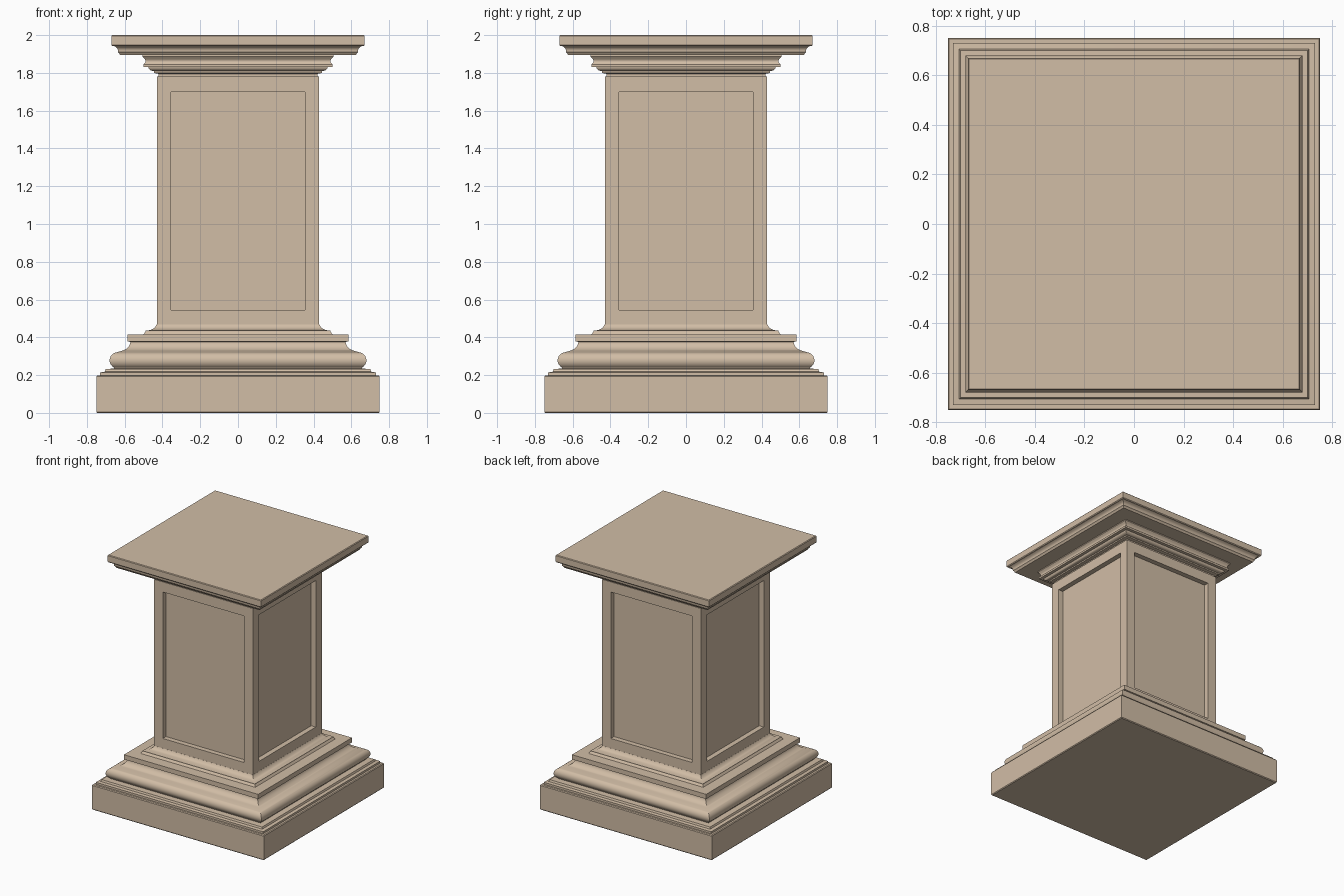
import bpy, bmesh, math
from mathutils import Vector

if "Cube" in bpy.data.objects:
    bpy.data.objects.remove(bpy.data.objects["Cube"])

stone = bpy.data.materials.new("warm_stone")
stone.diffuse_color = (0.64, 0.51, 0.38, 1)
stone.use_nodes = True
stone.node_tree.nodes["Principled BSDF"].inputs["Base Color"].default_value = stone.diffuse_color


def finish(bm, name):
    bmesh.ops.recalc_face_normals(bm, faces=bm.faces)
    me = bpy.data.meshes.new(name)
    bm.to_mesh(me)
    bm.free()
    ob = bpy.data.objects.new(name, me)
    bpy.context.collection.objects.link(ob)
    me.materials.append(stone)
    bpy.ops.object.select_all(action='DESELECT')
    ob.select_set(True)
    bpy.context.view_layer.objects.active = ob
    bpy.ops.object.shade_smooth_by_angle(angle=math.radians(30))
    return ob


def square_sweep(bm, profile):
    """Sweep a (half width, height) profile around a square and cap both ends."""
    rings = [[bm.verts.new((sx * r, sy * r, z))
              for sx, sy in ((-1, -1), (1, -1), (1, 1), (-1, 1))] for r, z in profile]
    sides = []
    for a, b in zip(rings, rings[1:]):
        for i in range(4):
            j = (i + 1) % 4
            sides.append(bm.faces.new((a[i], a[j], b[j], b[i])))
    bm.faces.new(rings[0][::-1])
    bm.faces.new(rings[-1])
    return sides


def arc(cx, cz, rx, rz, a0, a1, n):
    """Elliptical moulding curve, angles in degrees."""
    pts = []
    for i in range(n + 1):
        a = math.radians(a0 + (a1 - a0) * i / n)
        pts.append((cx + rx * math.cos(a), cz + rz * math.sin(a)))
    return pts


def moulding(name, profile):
    bm = bmesh.new()
    square_sweep(bm, profile)
    return finish(bm, name)


# Plinth block
moulding("plinth", [(0.745, 0), (0.75, 0.006), (0.75, 0.192), (0.745, 0.198)])

# Stepped base with bulging torus, scotia and top fillet
moulding("base_moulding",
         [(0.73, 0.198), (0.73, 0.214), (0.705, 0.218), (0.70, 0.232), (0.655, 0.235)]
         + arc(0.635, 0.278, 0.045, 0.043, -60, 70, 10)
         + arc(0.645, 0.376, 0.075, 0.052, 250, 180, 8)
         + [(0.585, 0.378), (0.585, 0.415), (0.50, 0.415), (0.49, 0.43)]
         + arc(0.49, 0.475, 0.06, 0.04, 270, 190, 5))

# Shaft with a recessed panel in each of the four sides
HALF, Z0, Z1 = 0.43, 0.45, 1.78
PX, PZ0, PZ1, DEPTH = 0.355, 0.545, 1.70, 0.04
bm = bmesh.new()
for f in square_sweep(bm, [(HALF, Z0), (HALF, Z1)]):
    n = f.normal.copy() if f.normal.length else None
    f.normal_update()
    n = f.normal.copy()
    bmesh.ops.inset_individual(bm, faces=[f], thickness=0.07)
    for v in f.verts:
        side = 1 if v.co.dot(Vector((-n.y, n.x, 0))) > 0 else -1
        z = PZ1 if v.co.z > 1 else PZ0
        v.co = n * HALF + Vector((-n.y, n.x, 0)) * side * PX + Vector((0, 0, z))
    new = bmesh.ops.extrude_discrete_faces(bm, faces=[f])["faces"]
    for v in new[0].verts:
        v.co -= n * DEPTH
finish(bm, "panelled_shaft")

# Capital: necking, curved steps and fillet
moulding("capital_moulding",
         [(0.42, 1.775), (0.42, 1.795), (0.445, 1.80), (0.445, 1.81)]
         + arc(0.445, 1.83, 0.03, 0.02, -80, 0, 4)
         + [(0.50, 1.83), (0.50, 1.845)]
         + arc(0.52, 1.862, 0.03, 0.022, 210, 150, 4)
         + [(0.505, 1.886), (0.505, 1.895)])

# Flared moulding under the cap slab
moulding("cap_moulding",
         [(0.625, 1.894), (0.63, 1.905)]
         + arc(0.665, 1.915, 0.03, 0.028, 190, 110, 4))

# Cap slab
moulding("cap_slab", [(0.665, 1.942), (0.67, 1.948), (0.67, 1.995), (0.665, 2.0)])
